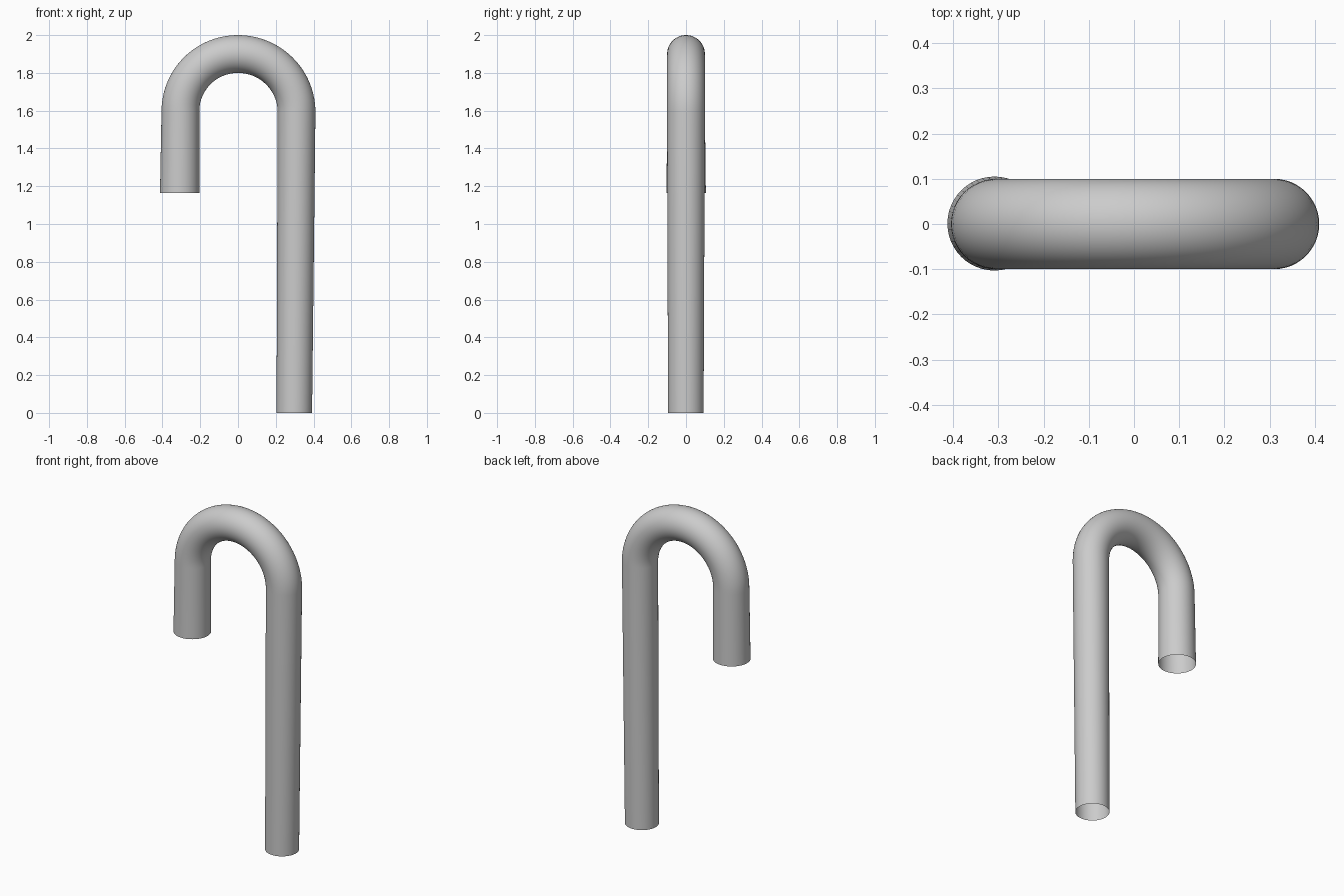
import bpy
import bmesh
import math
from mathutils import Vector

SIDES = 48
ARC_STEPS = 40
BEND_Z, BEND_R, TUBE_R = 1.595, 0.305, 0.1

old = bpy.data.objects.get("Cube")
if old:
    bpy.data.objects.remove(old)

# Plain grey material
grey = bpy.data.materials.new("plain_grey")
grey.use_nodes = True
colour = (0.6, 0.6, 0.6, 1)
grey.diffuse_color = colour
grey.node_tree.nodes["Principled BSDF"].inputs["Base Color"].default_value = colour

# Centre line stations: point, direction angle, tube radius
stations = [(Vector((-0.309, 0.001, 1.165)), math.pi, 0.104)]
for i in range(ARC_STEPS + 1):
    a = math.pi * (1 - i / ARC_STEPS)
    # the bend leans a little wider towards the long leg
    reach = BEND_R + 0.005 * (1 - a / math.pi)
    point = Vector((reach * math.cos(a), 0, BEND_Z + BEND_R * math.sin(a)))
    stations.append((point, a, TUBE_R))
stations.append((Vector((0.298, -0.001, 0)), 0, 0.094))

# Hooked tube, open at both ends
bm = bmesh.new()
rings = []
for point, a, radius in stations:
    outward = Vector((math.cos(a), 0, math.sin(a)))
    side = Vector((0, 1, 0))
    ring = []
    for k in range(SIDES):
        t = 2 * math.pi * k / SIDES
        ring.append(bm.verts.new(point + radius * (outward * math.cos(t) + side * math.sin(t))))
    rings.append(ring)
for lower, upper in zip(rings, rings[1:]):
    for k in range(SIDES):
        n = (k + 1) % SIDES
        bm.faces.new((lower[k], lower[n], upper[n], upper[k]))

# Face normals point away from the centre line
bm.normal_update()
first = bm.faces[:][0]
if first.normal.dot(first.calc_center_median() - stations[0][0]) < 0:
    bmesh.ops.reverse_faces(bm, faces=bm.faces[:])

mesh = bpy.data.meshes.new("hooked_tube")
bm.to_mesh(mesh)
bm.free()
mesh.materials.append(grey)
tube = bpy.data.objects.new("hooked_tube", mesh)
bpy.context.collection.objects.link(tube)

bpy.ops.object.select_all(action='DESELECT')
tube.select_set(True)
bpy.context.view_layer.objects.active = tube
bpy.ops.object.shade_smooth_by_angle()
